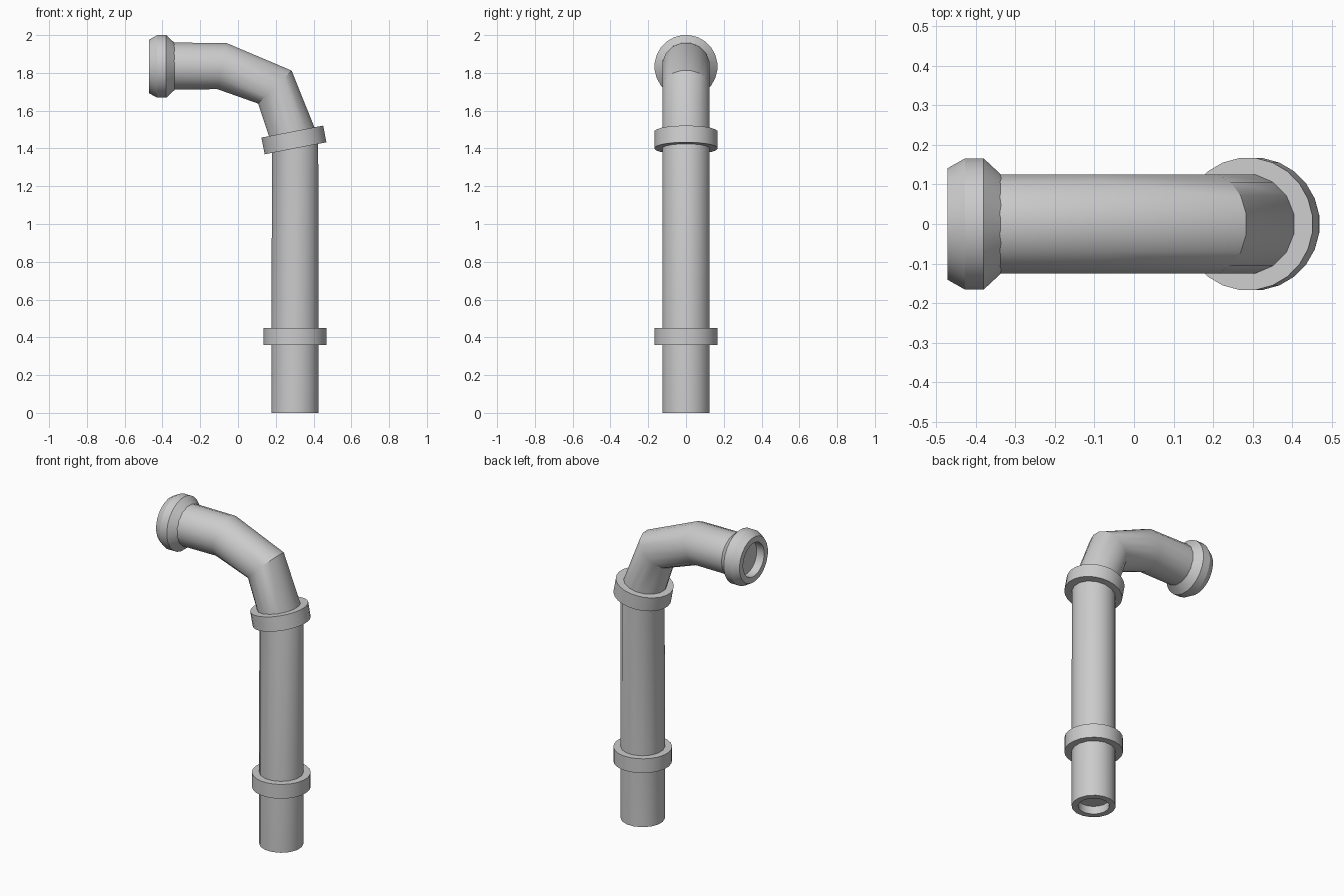
import bpy, bmesh, math
from mathutils import Vector

if "Cube" in bpy.data.objects:
    bpy.data.objects.remove(bpy.data.objects["Cube"])

R = 0.127  # pipe radius


def loft(name, rings, sides, closed=False):
    """Skin circular rings (centre x, centre z, radius, axis angle from +x in the xz plane)."""
    bm = bmesh.new()
    loops = []
    for x, z, r, ang in rings:
        a = math.radians(ang)
        n = Vector((math.sin(a), 0, -math.cos(a)))
        loop = []
        for i in range(sides):
            t = 2 * math.pi * (i + 0.5) / sides
            p = Vector((x, 0, z)) + n * r * math.cos(t) + Vector((0, r * math.sin(t), 0))
            loop.append(bm.verts.new(p))
        loops.append(loop)
    pairs = list(zip(loops, loops[1:]))
    if closed:
        pairs.append((loops[-1], loops[0]))
    for a, b in pairs:
        for i in range(sides):
            j = (i + 1) % sides
            bm.faces.new((a[i], a[j], b[j], b[i]))
    if not closed:
        bm.faces.new(loops[0])
        bm.faces.new(loops[-1])
    bmesh.ops.recalc_face_normals(bm, faces=bm.faces)
    mesh = bpy.data.meshes.new(name)
    bm.to_mesh(mesh)
    bm.free()
    obj = bpy.data.objects.new(name, mesh)
    bpy.context.collection.objects.link(obj)
    bpy.ops.object.select_all(action='DESELECT')
    obj.select_set(True)
    bpy.context.view_layer.objects.active = obj
    bpy.ops.object.shade_smooth_by_angle(angle=math.radians(25))
    return obj


def collar(name, x, z, ang):
    a = math.radians(ang)
    h = 0.045
    profile = [(-h, 0.115), (-h, 0.168), (h, 0.168), (h, 0.115)]
    rings = [(x + math.cos(a) * d, z + math.sin(a) * d, r, ang) for d, r in profile]
    return loft(name, rings, 24, closed=True)


# Bent pipe with a shallow recess in its foot
loft("bent_pipe", [
    (0.302, 0.05, 0.09, 90),
    (0.302, 0.0, 0.09, 90),
    (0.302, 0.0, R, 90),
    (0.302, 1.44, R, 100),
    (0.195, 1.725, R, 134.5),
    (-0.085, 1.836, R, 169),
    (-0.38, 1.836, R, 180),
], 16)

# Two clamping collars, the upper one tilted with the bend
collar("lower_collar", 0.302, 0.405, 90)
collar("upper_collar", 0.296, 1.445, 101)

# Flared outlet with a recessed mouth
loft("outlet_rim", [
    (-0.335, 1.834, R - 0.002, 180),
    (-0.38, 1.834, 0.167, 180),
    (-0.428, 1.834, 0.167, 180),
    (-0.472, 1.834, 0.142, 180),
    (-0.472, 1.834, 0.105, 180),
    (-0.42, 1.834, 0.105, 180),
], 24)
